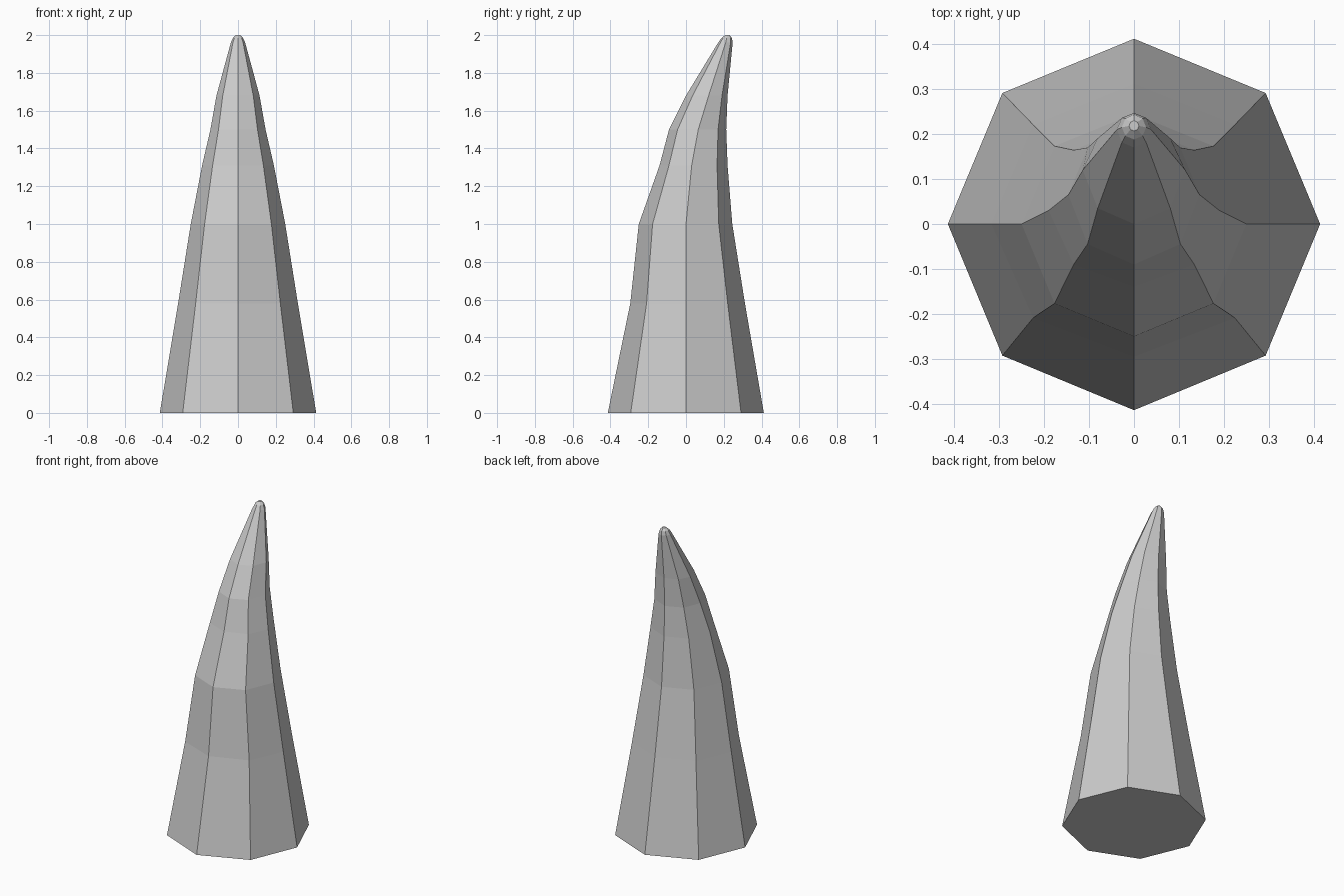
import bpy
import bmesh
import math

cube = bpy.data.objects.get("Cube")
if cube:
    bpy.data.objects.remove(cube, do_unlink=True)

SIDES = 8

# Cross-sections: height, half width, front y, back y, side y
SECTIONS = [
    (0.00, 0.414, -0.414, 0.412, 0.0),
    (0.58, 0.317, -0.295, 0.312, 0.0),
    (1.00, 0.250, -0.250, 0.245, 0.0),
    (1.31, 0.190, -0.140, 0.220, 0.03),
    (1.50, 0.146, -0.090, 0.213, 0.065),
    (1.68, 0.114, 0.000, 0.220, 0.12),
    (1.96, 0.038, 0.170, 0.247, 0.21),
    (1.985, 0.027, 0.188, 0.243, 0.215),
    (2.00, 0.011, 0.207, 0.230, 0.218),
]


def make_material(name, colour):
    mat = bpy.data.materials.new(name)
    mat.use_nodes = True
    mat.diffuse_color = colour
    mat.node_tree.nodes["Principled BSDF"].inputs["Base Color"].default_value = colour
    return mat


def add_ring(bm, z, half_width, front, back, side):
    ring = []
    for i in range(SIDES):
        a = math.tau * i / SIDES
        reach = back - side if math.sin(a) > 0 else side - front
        ring.append(bm.verts.new((half_width * math.cos(a), side + reach * math.sin(a), z)))
    return ring


# Curved horn: octagonal sections joined by flat faces
bm = bmesh.new()
rings = [add_ring(bm, *section) for section in SECTIONS]
for low, high in zip(rings, rings[1:]):
    for i in range(SIDES):
        j = (i + 1) % SIDES
        bm.faces.new((low[i], low[j], high[j], high[i]))

# Flat base and tip
bm.faces.new(rings[0][::-1])
bm.faces.new(rings[-1])
bmesh.ops.recalc_face_normals(bm, faces=bm.faces)

mesh = bpy.data.meshes.new("horn")
bm.to_mesh(mesh)
bm.free()
mesh.materials.append(make_material("plain grey", (0.6, 0.6, 0.6, 1.0)))
horn = bpy.data.objects.new("horn", mesh)
bpy.context.collection.objects.link(horn)
